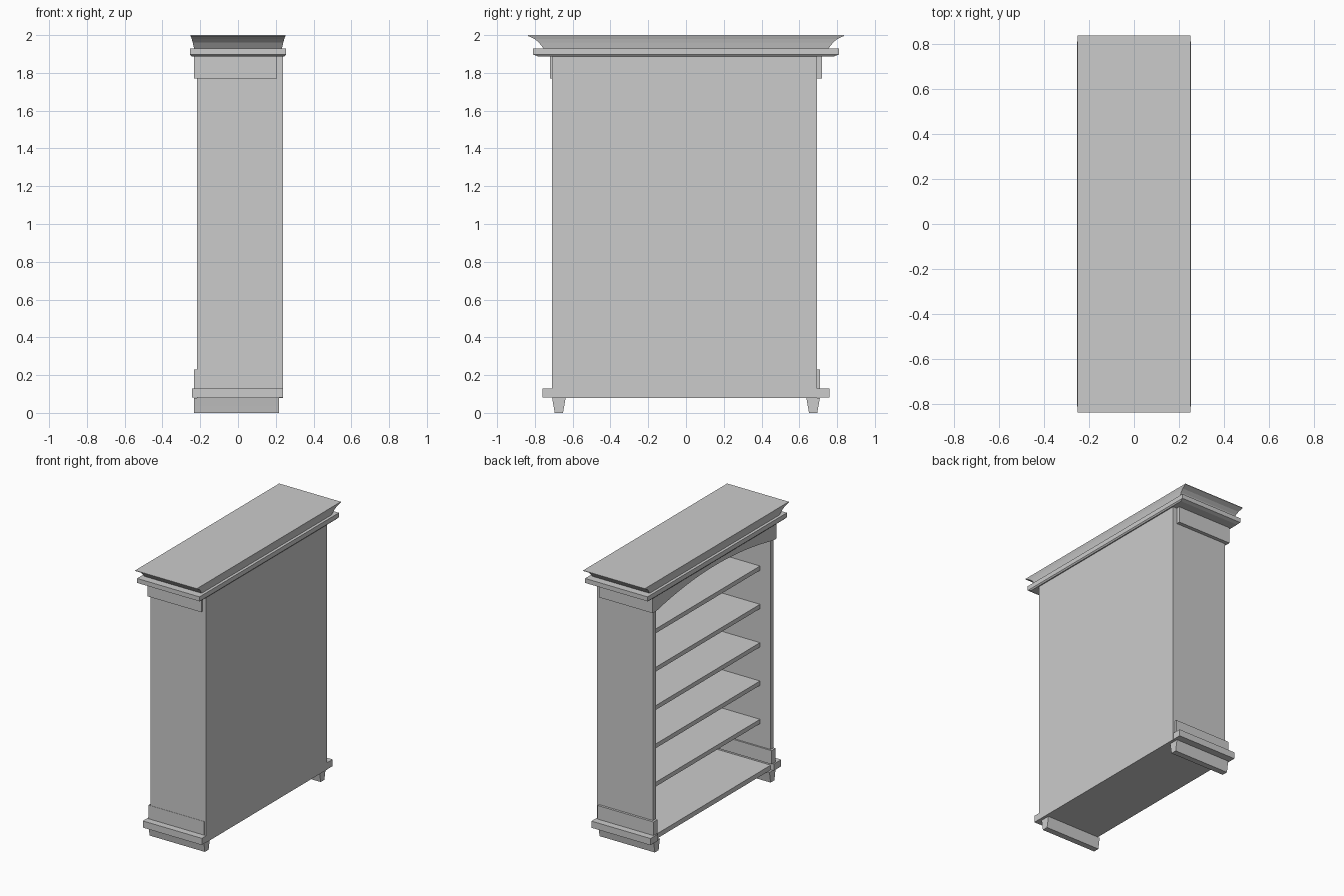
import bpy, bmesh, math

if "Cube" in bpy.data.objects:
    bpy.data.objects.remove(bpy.data.objects["Cube"])


def mesh_object(name, bm):
    bmesh.ops.recalc_face_normals(bm, faces=bm.faces)
    me = bpy.data.meshes.new(name)
    bm.to_mesh(me)
    bm.free()
    ob = bpy.data.objects.new(name, me)
    bpy.context.collection.objects.link(ob)
    return ob


def box(name, x, y, z):
    bm = bmesh.new()
    bmesh.ops.create_cube(bm, size=1)
    for v in bm.verts:
        v.co = [(a + b) / 2 + c * (b - a) for c, (a, b) in zip(v.co, (x, y, z))]
    return mesh_object(name, bm)


def extrude_x(name, profile, x0, x1):
    """Extrude a closed (y, z) outline along x."""
    bm = bmesh.new()
    face = bm.faces.new([bm.verts.new((x0, y, z)) for y, z in profile])
    ext = bmesh.ops.extrude_face_region(bm, geom=[face])
    for g in ext["geom"]:
        if isinstance(g, bmesh.types.BMVert):
            g.co.x = x1
    return mesh_object(name, bm)


def tiers(name, levels):
    """Stack rectangles (half x, half y, z) into a moulding."""
    bm = bmesh.new()
    rings = [[bm.verts.new((sx * hx, sy * hy, z))
              for sx, sy in ((-1, -1), (1, -1), (1, 1), (-1, 1))]
             for hx, hy, z in levels]
    for a, b in zip(rings, rings[1:]):
        for i in range(4):
            j = (i + 1) % 4
            bm.faces.new((a[i], a[j], b[j], b[i]))
    bm.faces.new(rings[0])
    bm.faces.new(rings[-1])
    return mesh_object(name, bm)


# Carcass: side panels, closed back at +x, bottom board
box("near_side_panel", (-0.217, 0.22), (-0.708, -0.675), (0.08, 1.89))
box("far_side_panel", (-0.217, 0.22), (0.66, 0.693), (0.08, 1.89))
box("back_panel", (0.217, 0.238), (-0.709, 0.694), (0.08, 1.89))
box("bottom_board", (-0.217, 0.217), (-0.69, 0.68), (0.08, 0.115))

# Five evenly spaced shelves, set back from the opening
for i in range(5):
    z = 0.397 + 0.282 * i
    box(f"shelf_{i + 1}", (-0.13, 0.217), (-0.675, 0.66), (z, z + 0.032))

# Mouldings and feet on both ends
for s, side in ((-1, "near"), (1, "far")):
    def span(a, b):
        return tuple(sorted((s * a, s * b)))
    box(side + "_frieze_block", (-0.233, 0.206), span(0.675, 0.72), (1.77, 1.89))
    box(side + "_base_block", (-0.233, 0.222), span(0.663, 0.71), (0.13, 0.23))
    box(side + "_plinth", (-0.243, 0.2375), span(0.675, 0.76), (0.081, 0.13))
    c = s * 0.673
    half = [(0.036, 0.08), (0.028, 0.035), (0.022, 0.0)]
    outline = [(c + w, z) for w, z in half] + [(c - w, z) for w, z in half[::-1]]
    extrude_x(side + "_foot", outline, -0.233, 0.217)

# Arched valance across the top of the opening
arch = []
for i in range(17):
    t = -1 + i / 8
    arch.append((0.68 * t, 1.77 + 0.075 * (1 - t * t)))
extrude_x("arched_valance",
          [(-0.719, 1.89), (-0.719, 1.77)] + arch + [(0.719, 1.77), (0.719, 1.89)],
          -0.234, -0.212)

# Cornice slab and flared crown
tiers("cornice_slab", [(0.246, 0.785, 1.888), (0.254, 0.81, 1.897), (0.254, 0.81, 1.93)])
tiers("crown", [(0.233, 0.755, 1.93), (0.24, 0.78, 1.962),
                (0.245, 0.802, 1.98), (0.251, 0.837, 1.996), (0.251, 0.837, 2.0)])
